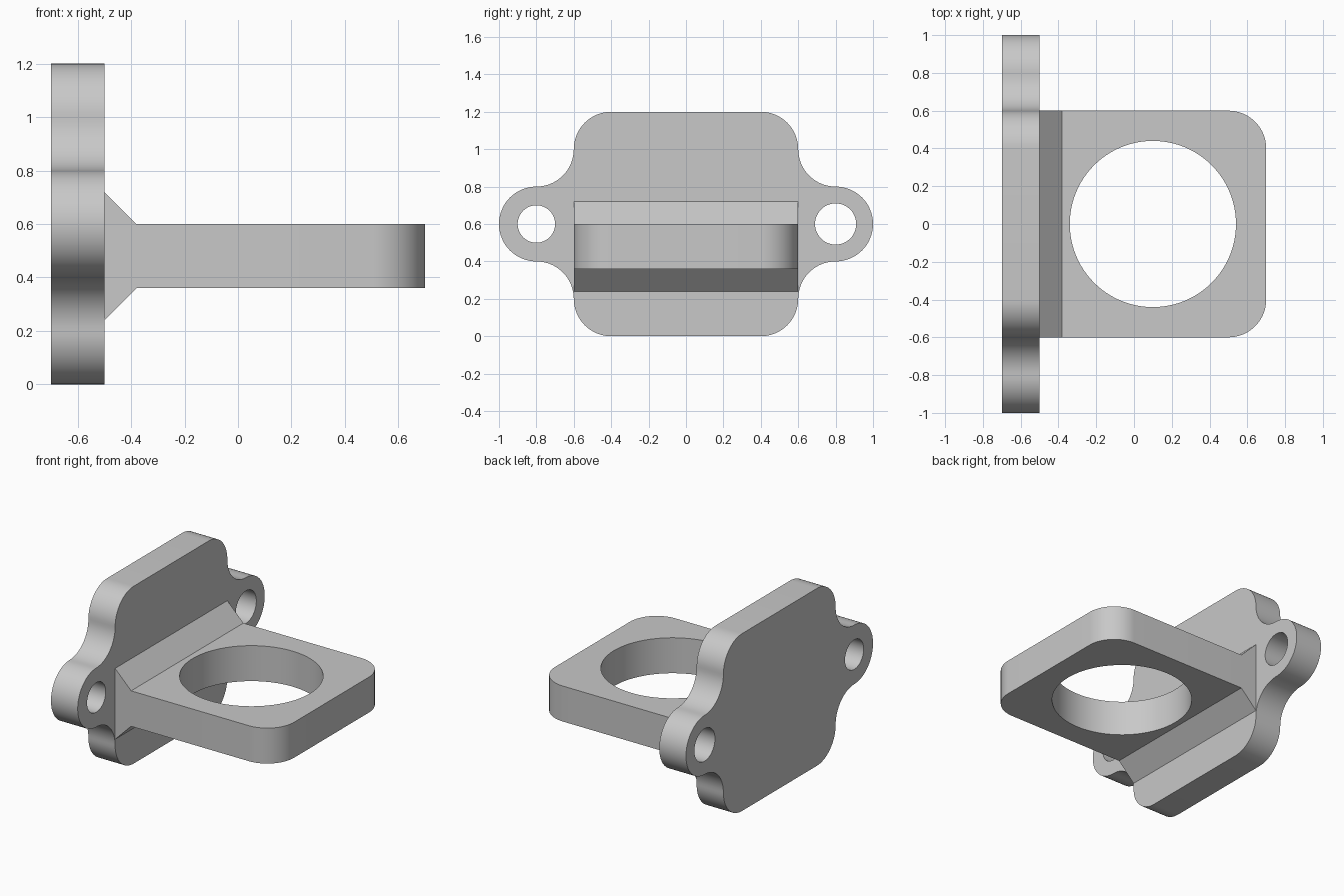
import bpy
import bmesh
from math import sin, cos, radians, pi
from mathutils import Vector, Matrix

default = bpy.data.objects.get("Cube")
if default:
    bpy.data.objects.remove(default, do_unlink=True)

grey = bpy.data.materials.new("plain_grey")
grey.use_nodes = True
grey.diffuse_color = (0.58, 0.58, 0.58, 1)
grey.node_tree.nodes["Principled BSDF"].inputs["Base Color"].default_value = grey.diffuse_color


def arc(cy, cz, r, start, end, steps=16):
    angles = [radians(start + (end - start) * i / steps) for i in range(steps + 1)]
    return [(cy + r * cos(a), cz + r * sin(a)) for a in angles]


def add_object(name, bm):
    bmesh.ops.recalc_face_normals(bm, faces=bm.faces)
    mesh = bpy.data.meshes.new(name)
    bm.to_mesh(mesh)
    bm.free()
    mesh.materials.append(grey)
    obj = bpy.data.objects.new(name, mesh)
    bpy.context.collection.objects.link(obj)
    return obj


def prism(points, offset):
    """Extrude a closed loop of 3D points along an offset."""
    bm = bmesh.new()
    face = bm.faces.new([bm.verts.new(p) for p in points])
    result = bmesh.ops.extrude_face_region(bm, geom=[face], use_keep_orig=True)
    moved = [v for v in result["geom"] if isinstance(v, bmesh.types.BMVert)]
    bmesh.ops.translate(bm, verts=moved, vec=offset)
    return bm


def cutter(name, radius, location, axis, segments):
    bm = bmesh.new()
    bmesh.ops.create_cone(bm, cap_ends=True, segments=segments, radius1=radius,
                          radius2=radius, depth=1)
    turn = Matrix.Rotation(pi / 2, 4, "Y") if axis == "X" else Matrix()
    bmesh.ops.transform(bm, matrix=Matrix.Translation(location) @ turn, verts=bm.verts)
    obj = add_object(name, bm)
    obj.hide_render = True
    return obj


# Mounting plate: one upper quarter of the outline, mirrored to all four
quarter = (arc(0.8, 0, 0.2, 0, 90) + arc(0.8, 0.4, 0.2, 270, 180)[1:]
           + arc(0.4, 0.4, 0.2, 0, 90)[1:])
half = quarter + [(-y, z) for y, z in reversed(quarter)]
outline = half + [(y, -z) for y, z in reversed(half[1:-1])]
plate = add_object("mounting_plate", prism([(-0.7, y, z + 0.6) for y, z in outline],
                                           Vector((0.2, 0, 0))))

# Shelf with sloped gussets, its root sunk into the plate
side = [(-0.6, 0.24), (-0.5, 0.24), (-0.38, 0.36), (0.7, 0.36)]
side += [(x, 0.96 - z) for x, z in reversed(side)]
for i, (x, z) in enumerate(side):
    if z > 0.65:
        side[i] = (x, 0.72)
bm = prism([(x, -0.6, z) for x, z in side], Vector((0, 1.2, 0)))
corners = [e for e in bm.edges if all(v.co.x > 0.69 for v in e.verts)
           and abs(e.verts[0].co.y - e.verts[1].co.y) < 0.01]
bmesh.ops.bevel(bm, geom=corners, offset=0.2, segments=16, profile=0.5, affect="EDGES")
shelf = add_object("shelf", bm)

# Join the parts and cut the bores
helpers = [
    (shelf, "UNION"),
    (cutter("shelf_bore", 0.44, (0.1, 0, 0.48), "Z", 96), "DIFFERENCE"),
    (cutter("right_bolt_hole", 0.10, (-0.6, -0.8, 0.6), "X", 48), "DIFFERENCE"),
    (cutter("left_bolt_hole", 0.11, (-0.6, 0.8, 0.6), "X", 48), "DIFFERENCE"),
]
for helper, operation in helpers:
    mod = plate.modifiers.new(helper.name, "BOOLEAN")
    mod.operation = operation
    mod.solver = "EXACT"
    mod.object = helper

bpy.ops.object.select_all(action="DESELECT")
bpy.context.view_layer.objects.active = plate
plate.select_set(True)
for mod in list(plate.modifiers):
    bpy.ops.object.modifier_apply(modifier=mod.name)
for helper, _ in helpers:
    bpy.data.objects.remove(helper, do_unlink=True)
plate.name = "flanged_bracket"
bpy.ops.object.shade_smooth_by_angle(angle=radians(30))
